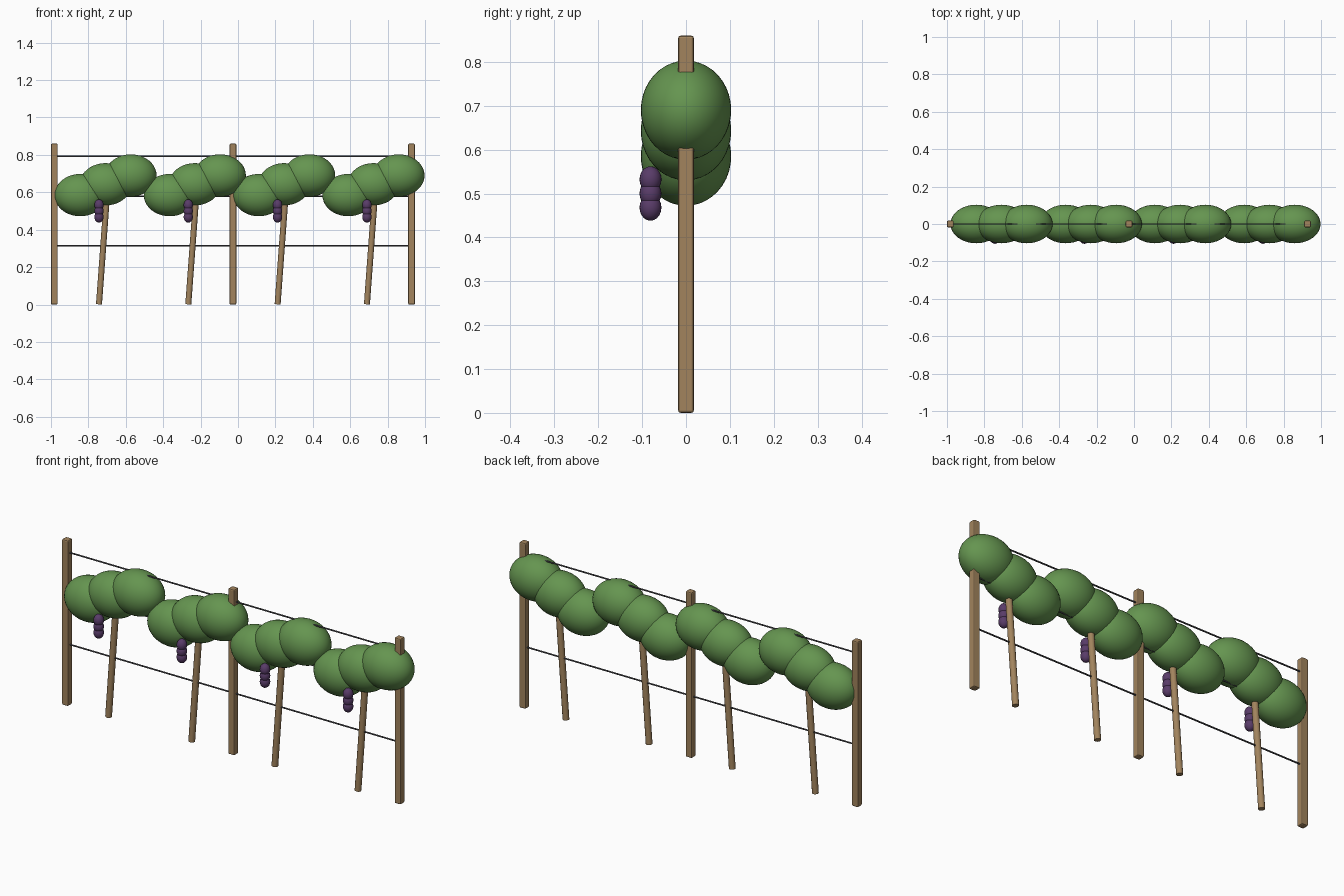
import bpy
from mathutils import Vector

if "Cube" in bpy.data.objects:
    bpy.data.objects.remove(bpy.data.objects["Cube"])

def material(name, rgb):
    m = bpy.data.materials.new(name)
    m.diffuse_color = (*rgb, 1)
    m.use_nodes = True
    m.node_tree.nodes["Principled BSDF"].inputs["Base Color"].default_value = m.diffuse_color
    return m

WOOD = material("wood", (0.36, 0.23, 0.11))
LEAF = material("leaf", (0.13, 0.30, 0.08))
GRAPE = material("grape", (0.10, 0.045, 0.14))
WIRE = material("wire", (0.08, 0.08, 0.09))

def finish(name, mat):
    ob = bpy.context.object
    ob.name = name
    ob.data.materials.append(mat)
    return ob

def rod(name, a, b, r, sides, mat):
    a, b = Vector(a), Vector(b)
    d = b - a
    bpy.ops.mesh.primitive_cylinder_add(vertices=sides, radius=r, depth=d.length,
                                        location=(a + b) / 2,
                                        rotation=d.to_track_quat('Z', 'Y').to_euler())
    bpy.ops.object.shade_smooth_by_angle()
    return finish(name, mat)

def blob(name, loc, scale, seg, mat):
    bpy.ops.mesh.primitive_uv_sphere_add(segments=seg, ring_count=seg // 2, radius=1, location=loc)
    ob = finish(name, mat)
    ob.scale = scale
    bpy.ops.object.shade_smooth()
    return ob

LEFT, BAY = -0.982, 0.955

# Square posts with softened edges
for i in range(3):
    bpy.ops.mesh.primitive_cube_add(size=1, location=(LEFT + BAY * i, 0, 0.43))
    post = finish(f"post_{i + 1}", WOOD)
    post.scale = (0.036, 0.036, 0.86)
    bpy.ops.object.transform_apply(location=False, rotation=False, scale=True)
    bevel = post.modifiers.new("soft_edges", 'BEVEL')
    bevel.width = 0.006
    bevel.segments = 2

# Trellis wires
for i, z in enumerate((0.315, 0.58, 0.792)):
    rod(f"wire_{i + 1}", (LEFT, 0, z), (LEFT + 2 * BAY, 0, z), 0.004, 8, WIRE)

# Vines: leaning trunk, three foliage clumps and a grape bunch
for i in range(4):
    x = LEFT + BAY / 4 + BAY / 2 * i
    rod(f"vine_trunk_{i + 1}", (x, 0, 0.001), (x + 0.044, 0, 0.60), 0.016, 12, WOOD)
    for j, (dx, z) in enumerate(((-0.10, 0.585), (0.035, 0.643), (0.17, 0.69))):
        blob(f"foliage_{i + 1}_{j + 1}", (x + dx, 0, z), (0.138, 0.103, 0.113), 40, LEAF)
    for j in range(3):
        blob(f"grapes_{i + 1}_{j + 1}", (x, -0.081, 0.532 - 0.032 * j), (0.025, 0.025, 0.03), 20, GRAPE)
